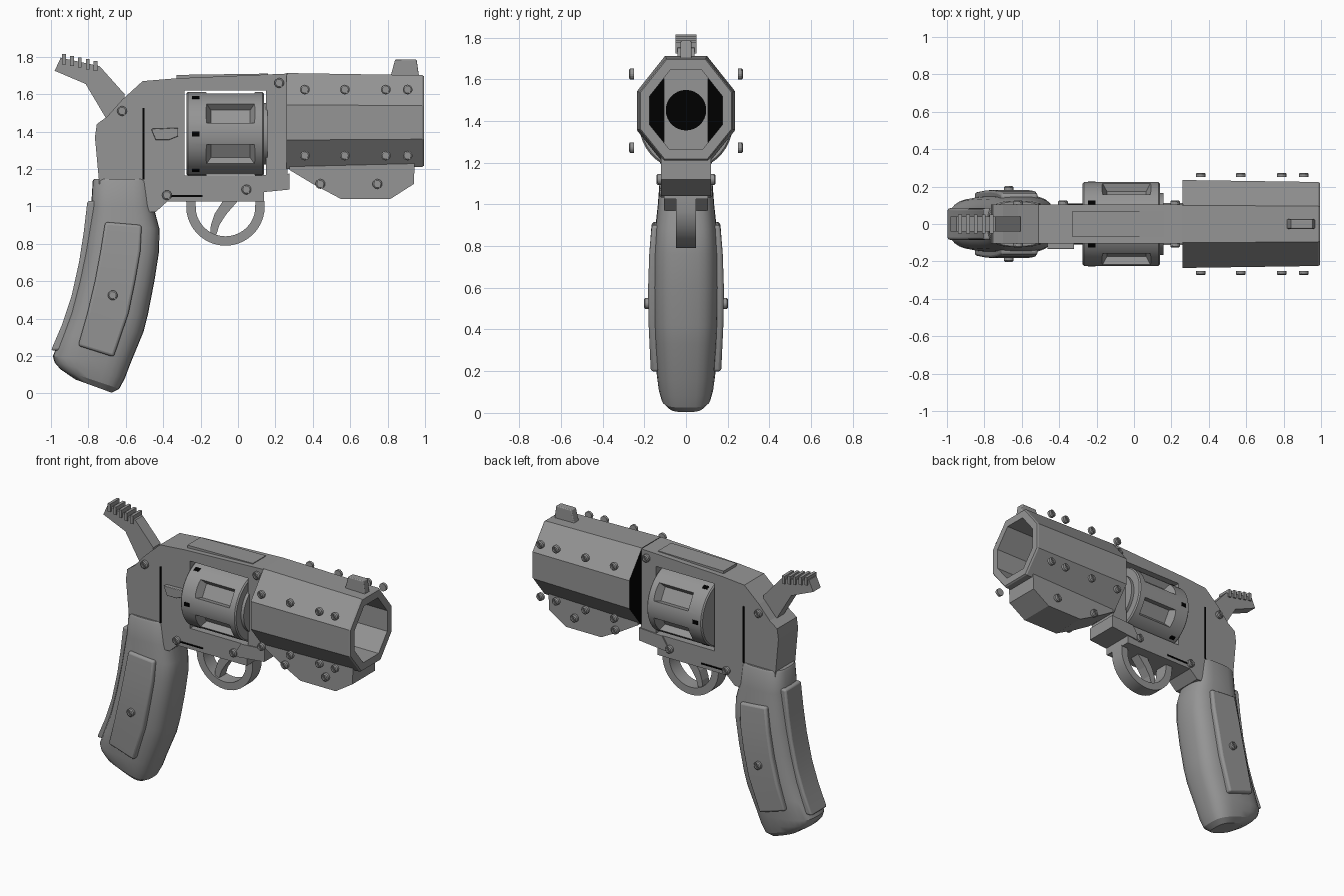
import bpy, bmesh, math
from mathutils import Vector, Matrix

cube = bpy.data.objects.get("Cube")
if cube:
    bpy.data.objects.remove(cube, do_unlink=True)


def material(name, value):
    m = bpy.data.materials.new(name)
    m.use_nodes = True
    colour = (value, value, value, 1)
    m.diffuse_color = colour
    m.node_tree.nodes["Principled BSDF"].inputs["Base Color"].default_value = colour
    return m


GREY = material("gunmetal_grey", 0.3)
BLACK = material("black", 0.0)


def finish(name, bm, mat=GREY, bevel=0.0):
    bmesh.ops.recalc_face_normals(bm, faces=bm.faces)
    me = bpy.data.meshes.new(name)
    bm.to_mesh(me)
    bm.free()
    me.materials.append(mat)
    ob = bpy.data.objects.new(name, me)
    bpy.context.collection.objects.link(ob)
    if bevel:
        mod = ob.modifiers.new("Bevel", "BEVEL")
        mod.width, mod.segments = bevel, 3
    return ob


def add_loft(bm, rings):
    """Skin a list of closed rings and cap both ends."""
    rows = [[bm.verts.new(p) for p in ring] for ring in rings]
    n = len(rows[0])
    for a, b in zip(rows, rows[1:]):
        for i in range(n):
            j = (i + 1) % n
            bm.faces.new((a[i], a[j], b[j], b[i]))
    return [bm.faces.new(rows[0]), bm.faces.new(rows[-1])]


def loft(name, rings, mat=GREY, bevel=0.0):
    bm = bmesh.new()
    add_loft(bm, rings)
    return finish(name, bm, mat, bevel)


def prism(name, outline, y0, y1, mat=GREY, bevel=0.0):
    """Side outline in x, z extruded across y."""
    return loft(name, [[(x, y, z) for x, z in outline] for y in (y0, y1)], mat, bevel)


def box(name, x0, x1, y0, y1, z0, z1, mat=GREY, bevel=0.0):
    return prism(name, [(x0, z0), (x1, z0), (x1, z1), (x0, z1)], y0, y1, mat, bevel)


def disc(x, r, zc, n=40):
    steps = [math.tau * (i + 0.5) / n for i in range(n)]
    return [(x, r * math.cos(t), zc + r * math.sin(t)) for t in steps]


def cut(ob, cutter):
    mod = ob.modifiers.new("Cut", "BOOLEAN")
    mod.operation, mod.solver, mod.object = "DIFFERENCE", "EXACT", cutter
    bpy.context.view_layer.objects.active = ob
    bpy.ops.object.modifier_apply(modifier=mod.name)
    bpy.data.objects.remove(cutter, do_unlink=True)


def smooth(*obs):
    bpy.ops.object.select_all(action="DESELECT")
    for ob in obs:
        ob.select_set(True)
    bpy.context.view_layer.objects.active = obs[0]
    bpy.ops.object.shade_smooth_by_angle()


# Frame with a window for the cylinder
frame = prism("frame", [
    (-0.74, 1.1), (-0.765, 1.37), (-0.755, 1.44), (-0.7, 1.48), (-0.62, 1.57),
    (-0.51, 1.67), (-0.33, 1.685), (0.265, 1.71), (0.265, 1.09), (0.14, 1.09),
    (0.14, 1.025), (-0.38, 1.025), (-0.44, 0.97), (-0.5, 0.97), (-0.5, 1.1)], -0.105, 0.105)
cut(frame, box("window_cutter", -0.285, 0.15, -0.3, 0.3, 1.165, 1.62))
prism("top_plate", [(-0.33, 1.67), (-0.33, 1.703), (0.16, 1.71), (0.16, 1.67)], -0.07, 0.07)
prism("crane", [(0.04, 1.07), (0.1, 1.165), (0.275, 1.175), (0.275, 1.09), (0.07, 1.07)],
      -0.112, 0.112)
prism("release_latch", [(-0.465, 1.415), (-0.32, 1.42), (-0.32, 1.375), (-0.37, 1.355),
                        (-0.44, 1.355)], -0.133, -0.1, bevel=0.004)
for side, y in (("right", -0.107), ("left", 0.107)):
    box("rear_seam_" + side, -0.51, -0.5, y - 0.003, y + 0.003, 1.145, 1.525, BLACK)
    box("lower_seam_" + side, -0.38, -0.19, y - 0.003, y + 0.003, 1.051, 1.06, BLACK)

# Fluted cylinder
ZC, R = 1.388, 0.225
drum = loft("cylinder", [disc(x, r, ZC) for x, r in
            ((-0.275, 0.217), (-0.267, R), (0.13, R), (0.138, 0.217))])
bm = bmesh.new()
marks = bmesh.new()
for k in range(6):
    turn = Matrix.Translation((0, 0, ZC)) @ Matrix.Rotation(math.tau * k / 6, 4, "X")
    flute = turn @ Matrix.Rotation(math.tau / 12, 4, "X")
    add_loft(bm, [[flute @ Vector((-0.04 + sx * a, r, sz * w))
                   for sx, sz in ((-1, -1), (1, -1), (1, 1), (-1, 1))]
                  for r, a, w in ((0.175, 0.105, 0.045), (0.25, 0.145, 0.07))])
    add_loft(marks, [[turn @ Vector((-0.226 + sx * 0.019, r, sz * 0.013))
                      for sx, sz in ((-1, -1), (1, -1), (1, 1), (-1, 1))]
                     for r in (0.22, 0.227)])
cut(drum, finish("flute_cutter", bm))
finish("cylinder_notches", marks, BLACK)
collar = loft("cylinder_collar", [disc(x, 0.165, ZC) for x in (0.13, 0.158)])

# Octagonal barrel shroud, hollow from the muzzle, black rear wall
HALF = [(0.1, 0.258), (0.235, 0.088), (0.235, -0.1), (0.11, -0.255)]
OCT = HALF + [(-y, z) for y, z in reversed(HALF)]
ZB = 1.455
bm = bmesh.new()
caps = add_loft(bm, [[(x, y * s, ZB + z * s) for y, z in OCT] for x, s in
                     ((0.26, 1), (0.985, 0.955), (0.995, 0.93), (0.995, 0.74), (0.27, 0.74))])
for f in caps:
    f.material_index = 1
barrel = finish("barrel_shroud", bm)
barrel.data.materials.append(BLACK)
box("bore_plate", 0.25, 0.28, -0.105, 0.105, 1.26, 1.65)
loft("bore", [disc(x, 0.097, 1.452) for x in (0.275, 0.285)], BLACK)
prism("under_lug", [(0.275, 1.22), (0.275, 1.195), (0.4, 1.12), (0.55, 1.04), (0.815, 1.04),
                    (0.94, 1.12), (0.945, 1.24)], -0.12, 0.12)
prism("front_sight", [(0.812, 1.68), (0.84, 1.785), (0.955, 1.785), (0.97, 1.68)],
      -0.026, 0.026, bevel=0.006)

# Hammer with ridged thumb spur
prism("hammer", [(-0.948, 1.795), (-0.74, 1.75), (-0.606, 1.6), (-0.61, 1.54), (-0.708, 1.475),
                 (-0.815, 1.655), (-0.98, 1.725)], -0.04, 0.04)
for i in range(5):
    x = -0.93 + i * 0.042
    z = 1.79 - i * 0.009
    box("hammer_ridge", x - 0.01, x + 0.01, -0.05, 0.05, z - 0.03, z + 0.024)

# Trigger guard and trigger
arc = [math.pi + math.pi * i / 20 for i in range(21)]
ring = [(r * math.cos(t), 1.0 + r * math.sin(t)) for r, path in
        ((0.21, arc), (0.16, arc[::-1])) for t in path]
ring = [(x - 0.067, z + (0.03 if z > 0.999 else 0)) for x, z in ring]
guard = prism("trigger_guard", ring, -0.048, 0.048)
trigger = prism("trigger", [(-0.08, 1.03), (-0.125, 0.96), (-0.145, 0.9), (-0.15, 0.84),
                            (-0.115, 0.85), (-0.1, 0.9), (-0.065, 0.955), (0.0, 1.03)],
                -0.035, 0.035)


# Grip: rounded sections between back edge and front edge
def section(bx, bz, fx, fz, w, n=28):
    pts = []
    for i in range(n):
        t = math.tau * i / n
        u, v = [math.copysign(abs(c) ** 0.65, c) for c in (math.cos(t), math.sin(t))]
        pts.append(((bx + fx) / 2 + u * (fx - bx) / 2, v * w, (bz + fz) / 2 + u * (fz - bz) / 2))
    return pts


grip = loft("grip", [section(*s) for s in (
    (-0.77, 1.147, -0.47, 1.147, 0.118), (-0.777, 1.135, -0.463, 1.135, 0.125),
    (-0.785, 1.0, -0.452, 1.0, 0.135), (-0.8, 0.9, -0.42, 0.88, 0.147),
    (-0.822, 0.76, -0.422, 0.76, 0.155), (-0.855, 0.6, -0.447, 0.6, 0.157),
    (-0.9, 0.43, -0.482, 0.42, 0.155), (-0.945, 0.31, -0.505, 0.33, 0.15),
    (-0.99, 0.2, -0.575, 0.16, 0.14), (-0.98, 0.165, -0.605, 0.08, 0.132),
    (-0.95, 0.13, -0.635, 0.025, 0.118), (-0.87, 0.075, -0.675, 0.004, 0.085))])
strap = prism("backstrap", [(-0.805, 1.03), (-0.825, 0.86), (-0.85, 0.7), (-0.89, 0.52),
                            (-0.94, 0.37), (-1.0, 0.23), (-0.93, 0.23), (-0.86, 0.45),
                            (-0.79, 0.75), (-0.76, 1.03)], -0.085, 0.085, bevel=0.012)
soft = [grip, strap]
for side, s in (("right", -1), ("left", 1)):
    rows = []
    for bx, bz, fx, fz in ((-0.71, 0.917, -0.515, 0.9), (-0.735, 0.76, -0.522, 0.76),
                           (-0.765, 0.6, -0.55, 0.6), (-0.805, 0.43, -0.585, 0.43),
                           (-0.855, 0.255, -0.665, 0.195)):
        y = s * (0.182 - 0.14 * (bz - 0.56) ** 2)
        rows.append([(bx, s * 0.08, bz), (fx, s * 0.08, fz), (fx, y, fz), (bx, y, bz)])
    soft.append(loft("grip_panel_" + side, rows, bevel=0.014))

# Slotted screws, repeated on both sides
screw = loft("screw", [[(x, y, z) for y, x, z in disc(d, r, 0, 16)]
                       for d, r in ((-0.012, 0.026), (0.006, 0.026), (0.012, 0.019))])
cut(screw, box("slot_cutter", -0.005, 0.005, 0.004, 0.05, -0.05, 0.05))
spots = [(x, 0.262, z) for x in (0.357, 0.571, 0.79, 0.907) for z in (1.625, 1.272)]
spots += [(x, 0.13, 1.12) for x in (0.44, 0.745)]
spots += [(x, 0.114, z) for x, z in ((-0.62, 1.51), (-0.38, 1.06), (0.22, 1.66), (0.045, 1.09))]
spots.append((-0.67, 0.19, 0.525))
for x, y, z in spots:
    for side in (0, 1):
        ob = bpy.data.objects.new("screw", screw.data)
        bpy.context.collection.objects.link(ob)
        ob.location = (x, -y if side else y, z)
        ob.rotation_euler = (0, 0.6, math.pi * side)
bpy.data.objects.remove(screw, do_unlink=True)

smooth(drum, collar, guard, *soft)
